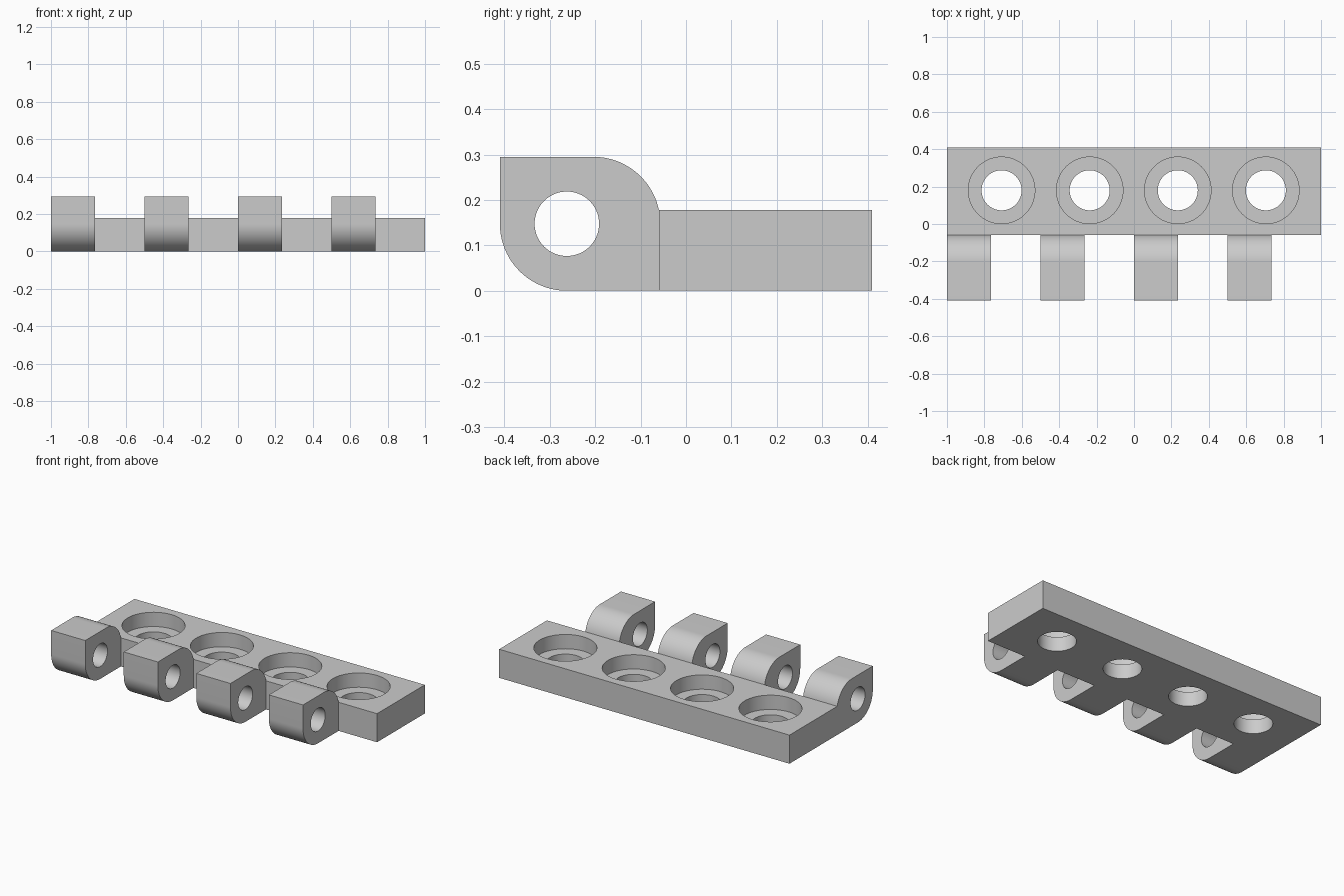
import bpy
import bmesh
from math import cos, sin, pi, radians
from mathutils import Matrix

default_cube = bpy.data.objects.get("Cube")
if default_cube:
    bpy.data.objects.remove(default_cube, do_unlink=True)

# Main dimensions
FRONT, BACK, PLATE_FRONT = -0.41, 0.41, -0.06
PLATE_H, KNUCKLE_H, KNUCKLE_W = 0.178, 0.295, 0.235
R = KNUCKLE_H / 2
PIN_Y = FRONT + R

grey = bpy.data.materials.new("plain grey")
grey.use_nodes = True
grey.diffuse_color = (0.6, 0.6, 0.6, 1)
grey.node_tree.nodes["Principled BSDF"].inputs["Base Color"].default_value = (0.6, 0.6, 0.6, 1)


def add_object(name, bm):
    bmesh.ops.recalc_face_normals(bm, faces=bm.faces[:])
    mesh = bpy.data.meshes.new(name)
    bm.to_mesh(mesh)
    bm.free()
    mesh.materials.append(grey)
    obj = bpy.data.objects.new(name, mesh)
    bpy.context.collection.objects.link(obj)
    return obj


def extrude_x(name, outline, x0, x1):
    """Extrude a (y, z) outline along x."""
    bm = bmesh.new()
    face = bm.faces.new([bm.verts.new((x0, y, z)) for y, z in outline])
    moved = bmesh.ops.extrude_face_region(bm, geom=[face])["geom"]
    verts = [v for v in moved if isinstance(v, bmesh.types.BMVert)]
    bmesh.ops.translate(bm, verts=verts, vec=(x1 - x0, 0, 0))
    return add_object(name, bm)


def cylinder(name, radius, length, centre, along_x=False):
    bm = bmesh.new()
    matrix = Matrix.Translation(centre)
    if along_x:
        matrix = matrix @ Matrix.Rotation(pi / 2, 4, "Y")
    bmesh.ops.create_cone(bm, cap_ends=True, segments=64, radius1=radius,
                          radius2=radius, depth=length, matrix=matrix)
    cutter = add_object(name, bm)
    cutter.hide_render = True
    return cutter


def arc(y, z, start, end, steps=20):
    return [(y + R * cos(a), z + R * sin(a)) for a in
            (radians(start + (end - start) * i / steps) for i in range(steps + 1))]


def combine(obj, others, operation):
    """Apply booleans, then remove the helper objects."""
    for other in others:
        mod = obj.modifiers.new(operation, "BOOLEAN")
        mod.operation, mod.solver, mod.object = operation, "EXACT", other
    bpy.context.view_layer.update()
    graph = bpy.context.evaluated_depsgraph_get()
    result = bpy.data.meshes.new_from_object(obj.evaluated_get(graph))
    obj.modifiers.clear()
    obj.data = result
    for other in others:
        bpy.data.objects.remove(other, do_unlink=True)


# Plate with counterbored screw holes
plate = extrude_x("hinge_leaf", [(PLATE_FRONT, 0), (BACK, 0), (BACK, PLATE_H),
                                 (PLATE_FRONT, PLATE_H)], -1, 1)
cutters = []
for i in range(4):
    x = -0.708 + 0.471 * i
    cutters.append(cylinder("screw_hole_cutter", 0.107, 1, (x, 0.18, 0)))
    cutters.append(cylinder("counterbore_cutter", 0.178, 0.2, (x, 0.18, PLATE_H / 2 + 0.1)))
combine(plate, cutters, "DIFFERENCE")

# Knuckles: square top front corner, rounded lower front and upper back
outline = ([(FRONT, KNUCKLE_H)] + arc(PIN_Y, R, 180, 270)
           + [(PLATE_FRONT, 0), (PLATE_FRONT, PLATE_H)]
           + arc(PLATE_FRONT - 0.144, R, 12, 90))
knuckles = []
for i in range(4):
    x = -1 + 0.5 * i
    knuckle = extrude_x("knuckle", outline, x, x + KNUCKLE_W)
    pin = cylinder("pin_hole_cutter", 0.071, 1, (x + KNUCKLE_W / 2, PIN_Y, R), along_x=True)
    combine(knuckle, [pin], "DIFFERENCE")
    knuckles.append(knuckle)
combine(plate, knuckles, "UNION")

# Smooth the round walls, keep the edges crisp
bpy.ops.object.select_all(action="DESELECT")
plate.select_set(True)
bpy.context.view_layer.objects.active = plate
bpy.ops.object.shade_smooth_by_angle(angle=radians(25))
